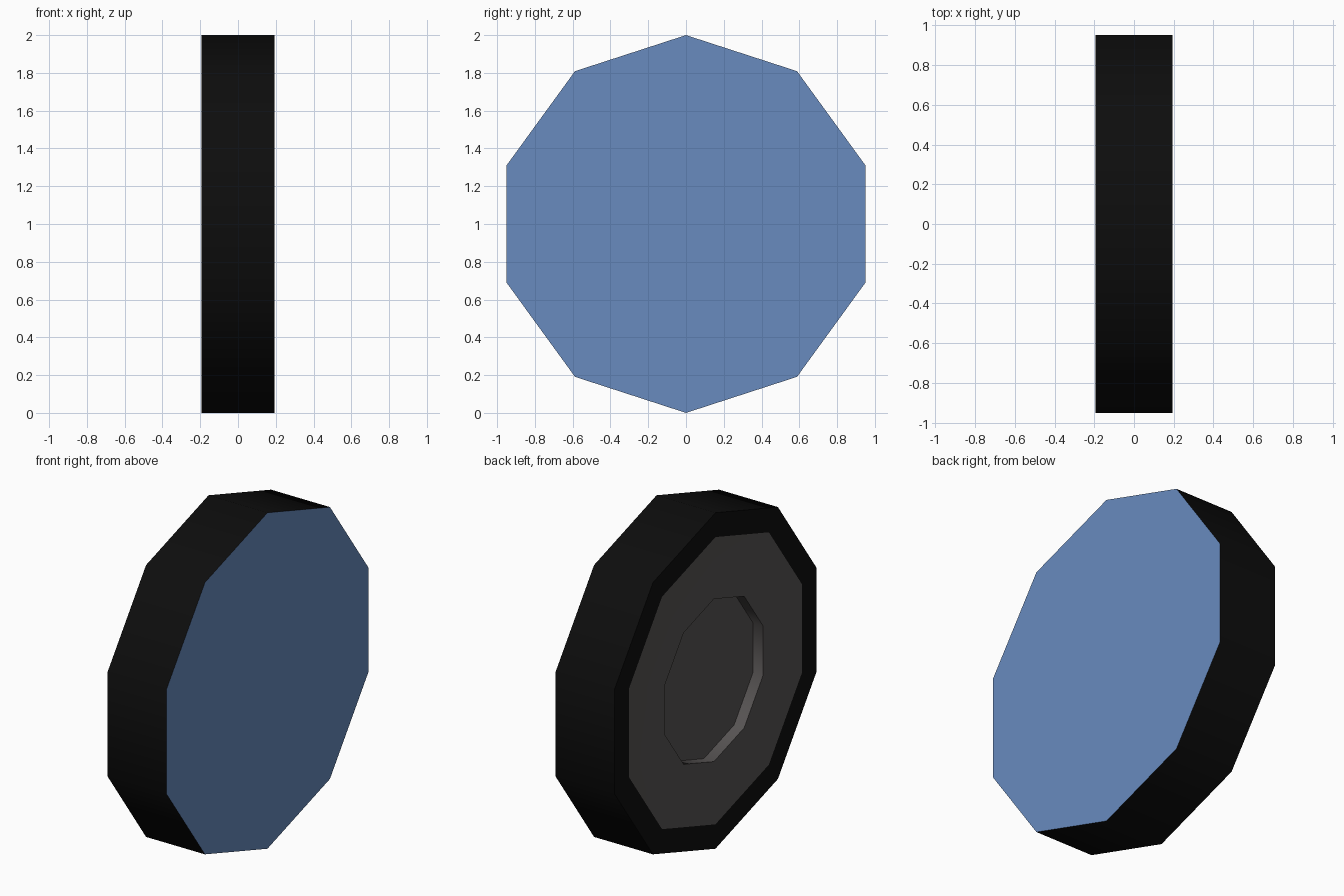
import bpy, bmesh, math

if "Cube" in bpy.data.objects:
    bpy.data.objects.remove(bpy.data.objects["Cube"])

SIDES = 10
HALF = 0.194

def mat(name, rgb):
    m = bpy.data.materials.new(name)
    m.diffuse_color = (*rgb, 1.0)
    m.use_nodes = True
    m.node_tree.nodes["Principled BSDF"].inputs["Base Color"].default_value = m.diffuse_color
    return m

black = mat("tyre black", (0.004, 0.004, 0.004))
grey = mat("hub grey", (0.095, 0.088, 0.087))
blue = mat("inner cap blue", (0.139, 0.258, 0.521))

def lathe(name, profile, material, close_end=False):
    """Spin (x, radius) points about the x axis, vertex pointing up."""
    bm = bmesh.new()
    rings = []
    for x, r in profile:
        rings.append([bm.verts.new((x, r * math.sin(2 * math.pi * k / SIDES),
                                    1 + r * math.cos(2 * math.pi * k / SIDES)))
                      for k in range(SIDES)])
    for a, b in zip(rings, rings[1:]):
        for k in range(SIDES):
            n = (k + 1) % SIDES
            bm.faces.new((a[k], b[k], b[n], a[n]))
    if close_end:
        bm.faces.new(list(reversed(rings[-1])))
    # smooth around the wheel, sharp at the steps
    for f in bm.faces:
        f.smooth = True
    bm.normal_update()
    for e in bm.edges:
        if len(e.link_faces) == 2 and e.calc_face_angle() > math.radians(40):
            e.smooth = False
    me = bpy.data.meshes.new(name)
    bm.to_mesh(me)
    bm.free()
    me.materials.append(material)
    ob = bpy.data.objects.new(name, me)
    bpy.context.collection.objects.link(ob)
    return ob

# tyre: tread and side wall
lathe("tyre", [(HALF, 1.0), (-HALF, 1.0), (-HALF, 0.855)], black)
# hub: shallow dish with a sunken centre
lathe("hub", [(-HALF, 0.855), (-HALF + 0.01, 0.72), (-HALF + 0.01, 0.484),
              (-HALF + 0.076, 0.484)], grey)
# sunken centre plate of the hub
centre = lathe("hub_centre", [(-HALF + 0.076, 0.484), (-HALF + 0.076, 0.25)], grey, True)
# flat cap on the inner side
cap = lathe("inner_cap", [(HALF, 0.5), (HALF, 1.0)], blue)
bm = bmesh.new()
bm.from_mesh(cap.data)
bmesh.ops.holes_fill(bm, edges=[e for e in bm.edges if e.is_boundary
                                and all((v.co.y ** 2 + (v.co.z - 1) ** 2) < 0.5 for v in e.verts)],
                     sides=0)
bmesh.ops.recalc_face_normals(bm, faces=bm.faces)
if sum(f.normal.x for f in bm.faces) < 0:
    bmesh.ops.reverse_faces(bm, faces=bm.faces)
for f in bm.faces:
    f.smooth = False
bm.to_mesh(cap.data)
bm.free()
for f in centre.data.polygons:
    f.use_smooth = False
